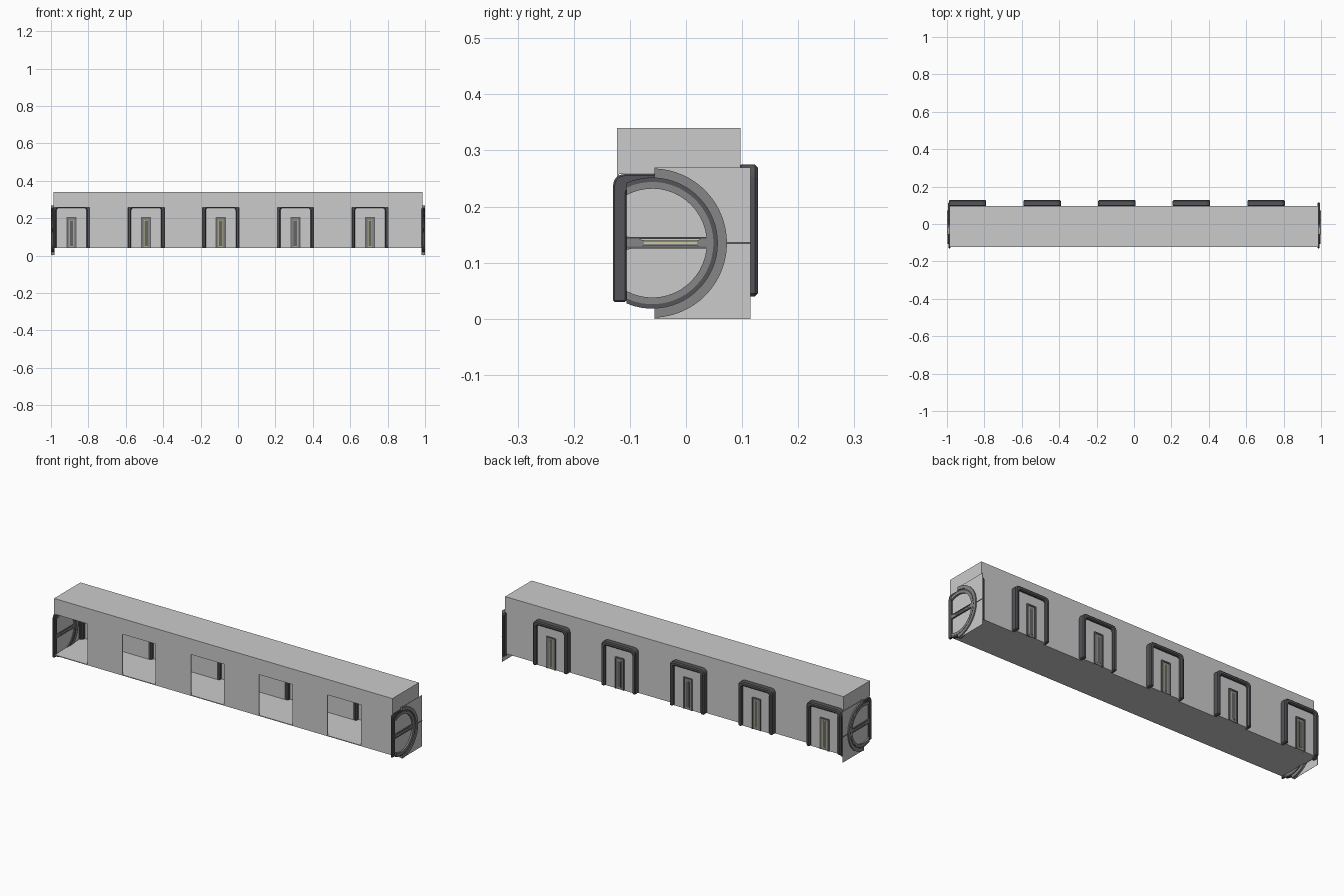
import bpy, bmesh, math

cube = bpy.data.objects.get("Cube")
if cube:
    bpy.data.objects.remove(cube, do_unlink=True)


def material(name, r, g, b):
    m = bpy.data.materials.new(name)
    m.use_nodes = True
    m.diffuse_color = (r, g, b, 1)
    m.node_tree.nodes["Principled BSDF"].inputs["Base Color"].default_value = (r, g, b, 1)
    return m


WALL = material("light grey wall", 0.6, 0.6, 0.6)
DARK = material("dark grey frame", 0.09, 0.09, 0.1)
MID = material("mid grey metal", 0.24, 0.24, 0.24)
SLOT = material("slot grey", 0.13, 0.13, 0.13)
LAMP = material("pale yellow strip", 0.6, 0.58, 0.3)


def prism(name, pts, lo, hi, axis, mat, bevel=0):
    """Extrude a flat outline between lo and hi along the x or y axis."""
    bm = bmesh.new()
    place = (lambda p, d: (d, *p)) if axis == "x" else (lambda p, d: (p[0], d, p[1]))
    a, b = ([bm.verts.new(place(p, d)) for p in pts] for d in (lo, hi))
    bm.faces.new(a)
    bm.faces.new(b[::-1])
    for i in range(len(pts)):
        j = (i + 1) % len(pts)
        bm.faces.new((a[j], a[i], b[i], b[j]))
    bmesh.ops.recalc_face_normals(bm, faces=bm.faces)
    mesh = bpy.data.meshes.new(name)
    bm.to_mesh(mesh)
    bm.free()
    mesh.materials.append(mat)
    ob = bpy.data.objects.new(name, mesh)
    bpy.context.collection.objects.link(ob)
    if bevel:
        mod = ob.modifiers.new("edge_chamfer", "BEVEL")
        mod.width, mod.segments, mod.limit_method = bevel, 1, "ANGLE"
        mod.angle_limit = math.radians(60)
    return ob


def rect(a0, a1, z0, z1):
    return [(a0, z0), (a1, z0), (a1, z1), (a0, z1)]


def arch_line(a0, a1, z0, z1, r):
    """Open path up one side, over rounded corners, and down the other."""
    pts = [(a0, z0)]
    for cx, start in ((a0 + r, math.pi), (a1 - r, math.pi / 2)):
        for k in range(5):
            t = start - k * math.pi / 8
            pts.append((cx + r * math.cos(t), z1 - r + r * math.sin(t)))
    return pts + [(a1, z0)]


def arch(a0, a1, z0, z1, bar, r):
    inner = arch_line(a0 + bar, a1 - bar, z0, z1 - bar, r * 0.6)
    return arch_line(a0, a1, z0, z1, r) + inner[::-1]


CY, CZ = -0.06, 0.135  # centre of the round end doors


def arc(r, cut, n=32):
    """Arc of the door circle on the +y side of the line y = cut, top to bottom."""
    half = math.acos(max(-1, min(1, (cut - CY) / r)))
    return [(CY + r * math.cos(t), CZ + r * math.sin(t))
            for t in (half - 2 * half * k / n for k in range(n + 1))]


# Corridor shell
X, Y0, Y1, FLOOR, HEAD, TOP = 0.987, -0.123, 0.097, 0.04, 0.258, 0.34
T = 0.004
prism("roof_block", rect(-X, X, HEAD, TOP), Y0, Y1, "y", WALL)
prism("floor", rect(-X, X, FLOOR, FLOOR + T), Y0, Y1, "y", WALL)

bays = [-0.89 + 0.399 * i for i in range(5)]
for i, c in enumerate(bays):
    # Wall pier to the left of each opening
    end = bays[i + 1] - 0.097 if i < 4 else X
    for side, y in (("front", Y0), ("back", Y1 - T)):
        prism(f"{side}_pier_{i}", rect(c + 0.097, end, FLOOR, HEAD), y, y + T, "y", WALL)

    # Framed alcove on the back
    prism(f"alcove_frame_{i}", arch(c - 0.1, c + 0.1, FLOOR, 0.275, 0.02, 0.022),
          Y1 - T, 0.128, "y", DARK, 0.005)
    prism(f"alcove_panel_{i}", rect(c - 0.085, c + 0.085, FLOOR, 0.262), 0.11, 0.114, "y", WALL)
    prism(f"alcove_floor_{i}", rect(c - 0.085, c + 0.085, FLOOR, FLOOR + T), Y1, 0.114, "y", WALL)

    # Narrow slot window, visible on both faces of the panel
    prism(f"slot_frame_{i}", arch(c - 0.027, c + 0.027, FLOOR, 0.207, 0.007, 0.004),
          0.105, 0.119, "y", SLOT)
    prism(f"slot_surround_{i}", rect(c - 0.02, c + 0.02, FLOOR, 0.2), 0.108, 0.116, "y", MID)
    prism(f"slot_lamp_{i}", rect(c - 0.011, c + 0.011, 0.05, 0.19), 0.107, 0.117, "y", LAMP)
    prism(f"slot_core_{i}", rect(c - 0.009, c + 0.009, 0.052, 0.188), 0.106, 0.118, "y", SLOT)

# Round doors, one at each end
CUT, MIDCUT = -0.106, -0.056
for side, s in (("left", 1), ("right", -1)):
    def part(name, pts, lo, hi, mat, bevel=0):
        return prism(f"{side}_{name}", pts, s * lo, s * hi, "x", mat, bevel)

    part("end_frame", arch(-0.13, 0.114, 0.03, 0.258, 0.024, 0.02), 0.98, 0.992, DARK, 0.003)
    part("end_panel", [(MIDCUT, 0), (0.115, 0), (0.115, 0.27), (MIDCUT, 0.27)] + arc(0.131, MIDCUT),
         0.993, 0.994, WALL)
    part("panel_seam", rect(0.06, 0.115, 0.1335, 0.1365), 0.993, 0.9955, DARK)
    part("outer_ring", arc(0.133, MIDCUT) + arc(0.116, MIDCUT)[::-1], 0.982, 1.0, MID)
    part("ring_groove", arc(0.117, CUT) + arc(0.108, CUT)[::-1], 0.98, 0.996, DARK)
    part("inner_ring", arc(0.109, CUT) + arc(0.097, CUT)[::-1], 0.982, 0.9965, MID)
    part("door_disc", arc(0.098, CUT), 0.984, 0.988, WALL)

    # Cross bar with flared ends and a lamp line
    bar = [(CUT, 0.123), (-0.075, 0.13), (0.02, 0.13), (0.042, 0.123)]
    bar += [(y, 2 * CZ - z) for y, z in reversed(bar)]
    part("cross_bar", bar, 0.982, 0.994, MID)
    for z in (0.125, 0.142):
        part("bar_edge", rect(CUT, 0.042, z, z + 0.004), 0.981, 0.995, SLOT)
    part("bar_lamp", rect(-0.075, 0.02, 0.1335, 0.1365), 0.981, 0.9955, LAMP)
